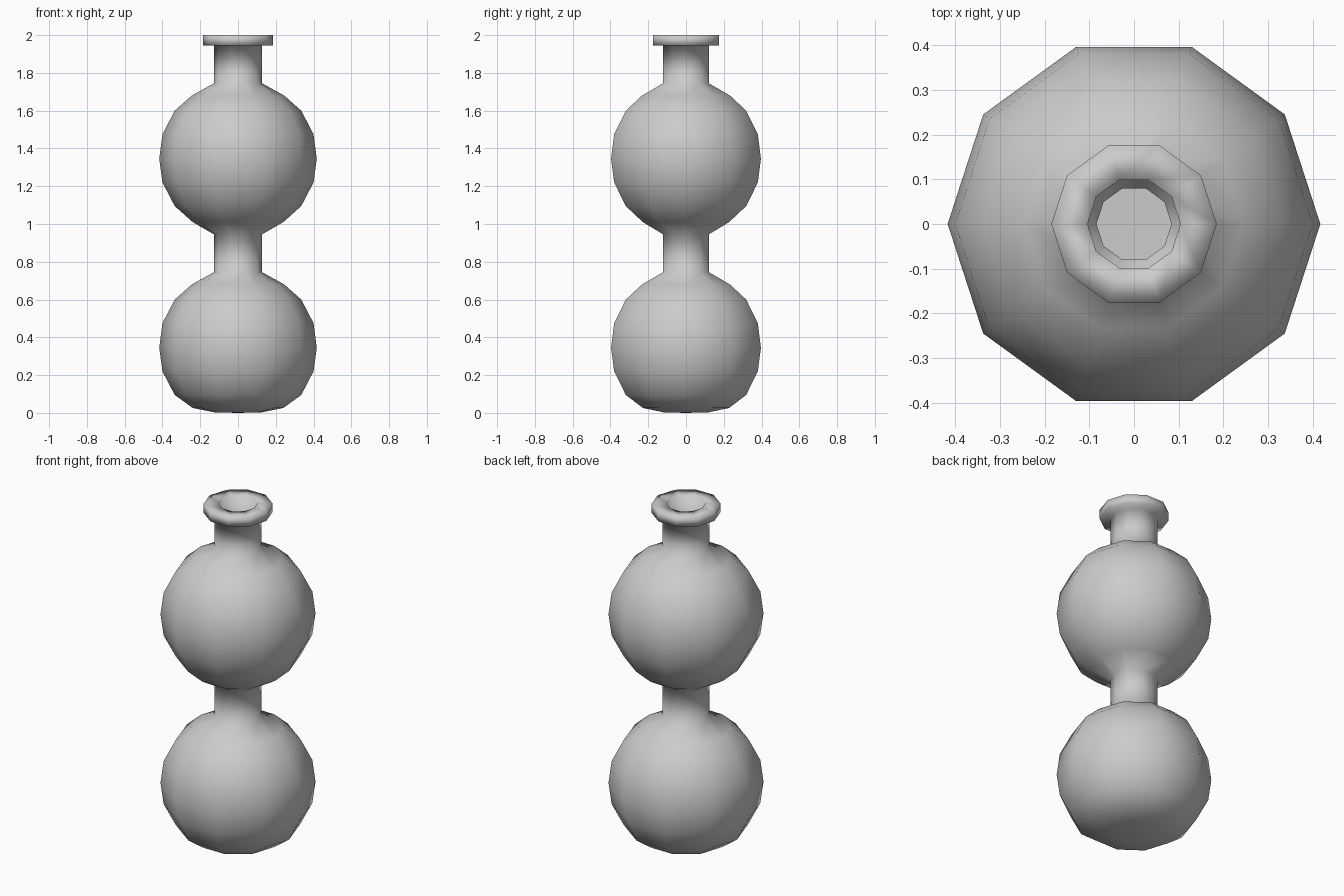
import bpy, bmesh, math

if "Cube" in bpy.data.objects:
    bpy.data.objects.remove(bpy.data.objects["Cube"])

SIDES = 10

# one bulb profile (radius, height above its base), from low to high
bulb = [(0.24, 0.01), (0.335, 0.095), (0.40, 0.22), (0.417, 0.345),
        (0.40, 0.475), (0.335, 0.60), (0.245, 0.68), (0.127, 0.745)]
WALL = 0.03


def lift(points, dz):
    return [(r, z + dz) for r, z in points]


def shrink(points):
    # inner wall: pull the bulb towards its centre
    k = 1 - WALL / 0.417
    return [(r * k, 0.345 + (z - 0.345) * k) for r, z in points[:-1]]


# outer wall: base, lower bulb, waist, upper bulb, neck, lip
outer = [(0.0, 0.0), (0.125, 0.003), (0.24, 0.026)] + bulb[1:]
outer += [(0.127, 0.945)] + lift(bulb, 1.0)
outer += [(0.127, 1.945), (0.185, 1.945), (0.185, 2.0)]

# inner wall, top to bottom: mouth, upper bulb, waist, lower bulb, floor
inner = [(0.104, 2.0), (0.104, 1.73)] + lift(shrink(bulb), 1.0)[::-1]
inner += [(0.084, 0.96), (0.084, 0.73)] + shrink(bulb)[::-1]
inner += [(0.12, 0.033), (0.0, 0.03)]


def lathe(name, profile):
    bm = bmesh.new()
    rings = []
    for r, z in profile:
        n = SIDES if r > 0 else 1
        rings.append([bm.verts.new((r * math.cos(2 * math.pi * i / SIDES),
                                    r * math.sin(2 * math.pi * i / SIDES), z))
                      for i in range(n)])
    for a, b in zip(rings, rings[1:]):
        for i in range(SIDES):
            j = (i + 1) % SIDES
            if len(a) == 1:
                bm.faces.new((a[0], b[j], b[i]))
            elif len(b) == 1:
                bm.faces.new((a[i], a[j], b[0]))
            else:
                bm.faces.new((a[i], a[j], b[j], b[i]))
    for f in bm.faces:
        f.smooth = True
    bmesh.ops.recalc_face_normals(bm, faces=bm.faces[:])
    mesh = bpy.data.meshes.new(name)
    bm.to_mesh(mesh)
    bm.free()
    obj = bpy.data.objects.new(name, mesh)
    bpy.context.collection.objects.link(obj)
    return obj


# hollow double-bulb bottle
lathe("double_bulb_bottle", outer + inner)
